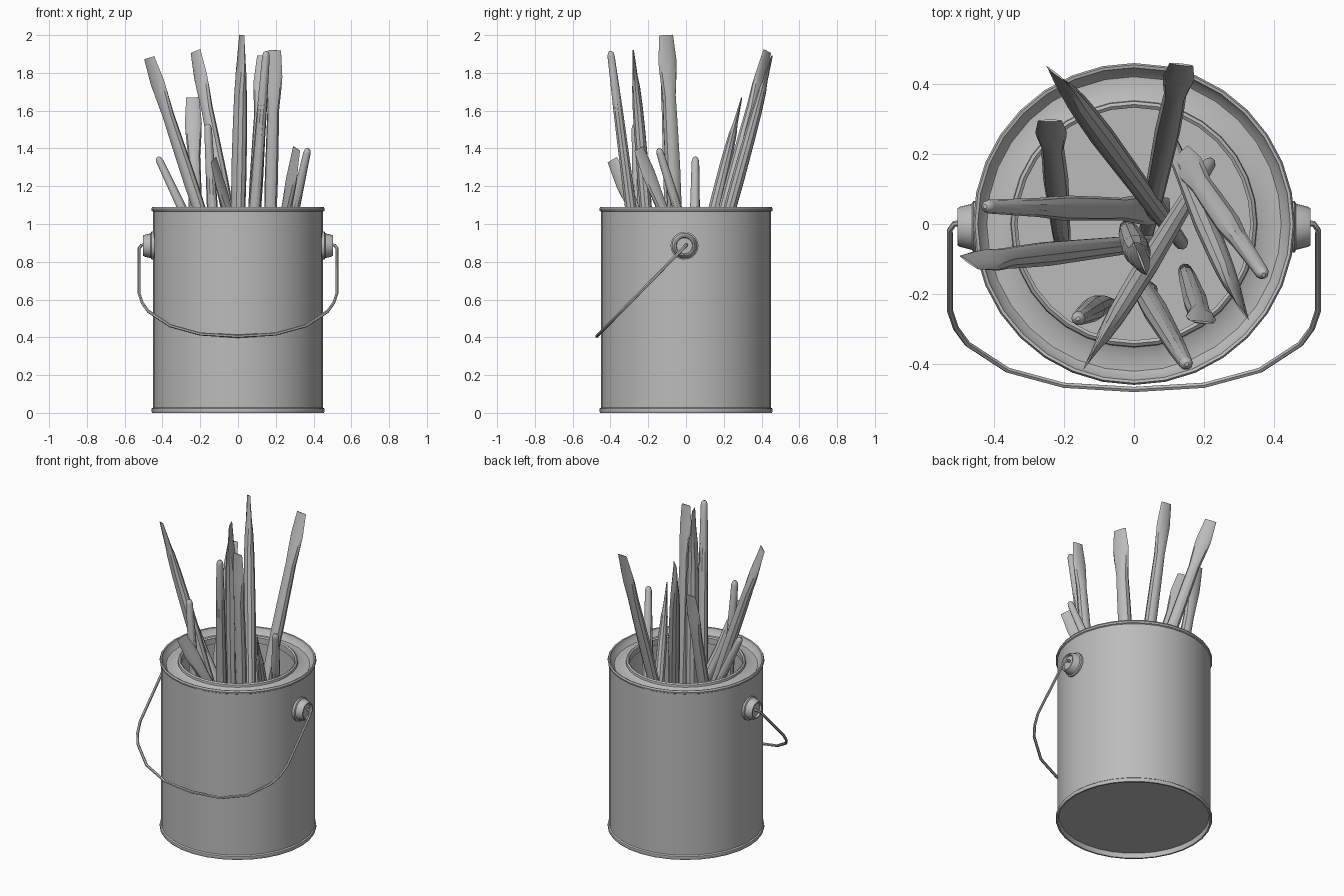
import bpy, bmesh, math
from mathutils import Vector, Matrix

if "Cube" in bpy.data.objects:
    bpy.data.objects.remove(bpy.data.objects["Cube"], do_unlink=True)

grey = bpy.data.materials.new("plain grey")
grey.use_nodes = True
COLOUR = (0.5, 0.5, 0.5, 1)
grey.diffuse_color = COLOUR
grey.node_tree.nodes["Principled BSDF"].inputs["Base Color"].default_value = COLOUR


def smooth(ob, angle):
    bpy.ops.object.select_all(action='DESELECT')
    ob.select_set(True)
    bpy.context.view_layer.objects.active = ob
    bpy.ops.object.shade_smooth_by_angle(angle=math.radians(angle))


def loft(name, rings, sides, matrix=Matrix(), angle=35):
    """Skin elliptical rings (height, x radius, y radius) along local z."""
    bm = bmesh.new()
    loops = []
    for h, rx, ry in rings:
        turn = [math.tau * i / sides for i in range(sides)]
        loops.append([bm.verts.new((rx * math.cos(a), ry * math.sin(a), h)) for a in turn])
    for low, high in zip(loops, loops[1:]):
        for i in range(sides):
            j = (i + 1) % sides
            bm.faces.new((low[i], low[j], high[j], high[i]))
    bm.faces.new(loops[0][::-1])
    bm.faces.new(loops[-1])
    bmesh.ops.recalc_face_normals(bm, faces=bm.faces)
    bm.transform(matrix)
    mesh = bpy.data.meshes.new(name)
    bm.to_mesh(mesh)
    bm.free()
    mesh.materials.append(grey)
    ob = bpy.data.objects.new(name, mesh)
    bpy.context.collection.objects.link(ob)
    smooth(ob, angle)
    return ob


# Can: recessed base, wall, rolled rim, lid groove, inner lip, inside wall, floor
can = [(.44, .03), (.445, 0), (.455, 0), (.459, .01), (.457, .022), (.45, .028),
       (.45, 1.066), (.457, 1.07), (.459, 1.08), (.454, 1.09), (.446, 1.088),
       (.44, 1.07), (.42, 1.05), (.385, 1.05), (.352, 1.065), (.35, 1.078),
       (.341, 1.085), (.332, 1.078), (.332, 1.04), (.44, 1.03), (.44, .045)]
loft("can", [(z, r, r) for r, z in can], 32)

# Ears that hold the bail, one on each side
ear = [(.44, .074), (.458, .074), (.462, .066), (.497, .057), (.503, .053),
       (.503, .046), (.49, .042)]
for side, name in ((1, "left_ear"), (-1, "right_ear")):
    place = Matrix.Translation((0, -.008, .885)) @ Matrix.Rotation(side * math.pi / 2, 4, 'Y')
    loft(name, [(x, r, r) for x, r in ear], 20, place)

# Wire bail, swung forward and down
half = [(.485, 0), (.512, .002), (.525, .02), (.525, .25), (.508, .3), (.475, .345),
        (.36, .42), (.2, .463)]
path = [(-x, d) for x, d in half] + [(0, .475)] + [(x, d) for x, d in reversed(half)]
curve = bpy.data.curves.new("bail_wire", 'CURVE')
curve.dimensions = '3D'
curve.bevel_depth = .0085
curve.bevel_resolution = 1
spline = curve.splines.new('POLY')
spline.points.add(len(path) - 1)
for point, (x, d) in zip(spline.points, path):
    point.co = (x, .003 - d, .89 - 1.02 * d, 1)
curve.materials.append(grey)
bail = bpy.data.objects.new("bail_wire", curve)
bpy.context.collection.objects.link(bail)
bpy.ops.object.select_all(action='DESELECT')
bail.select_set(True)
bpy.context.view_layer.objects.active = bail
bpy.ops.object.convert(target='MESH')
smooth(bpy.context.object, 50)


# Brush: flat bristles, pinched ferrule, round tapering handle
def brush(name, tip, butt, across, size=1):
    tip, butt = Vector(tip), Vector(butt)
    down = (butt - tip).normalized()
    wide = Vector(across)
    wide = (wide - down * wide.dot(down)).normalized()
    thin = down.cross(wide)
    length = (butt - tip).length
    head = [(0, .034, .003), (.14, .045, .013), (.2, .042, .022), (.32, .032, .029),
            (.45, .034, .032), (.7, .036, .035)]
    tail = [(.35, .027, .027), (.025, .02, .02), (.008, .015, .015), (0, .006, .006)]
    rings = [(h, a * size, b * size) for h, a, b in head]
    rings += [(length - h, a * size, b * size) for h, a, b in tail]
    place = Matrix((wide, thin, down)).transposed().to_4x4()
    loft(name, rings, 10, Matrix.Translation(tip) @ place)


# Bristles up: name, tip, buried end, direction across the bristles, size
for spec in (
        ("brush_left_lean", (-.47, -.11, 1.88), (.07, -.05, .25), (.7, -.5, .2), 1),
        ("brush_back_left", (-.225, .43, 1.915), (.14, -.06, .1), (.06, -.05, 0), 1),
        ("brush_back", (.135, .455, 1.89), (.03, -.05, .06), (1, -.1, 0), 1),
        ("brush_tall", (.02, -.105, 2), (-.02, -.01, .06), (.35, -.9, 0), 1.15),
        ("brush_front_right", (.195, -.28, 1.92), (.145, -.13, .06), (1, -.1, 0), .97),
        ("brush_short_back", (-.24, .295, 1.67), (-.2, -.1, .06), (1, 0, 0), 1),
        ("brush_front_lean", (-.13, -.39, 1.34), (.22, .18, .06), (-.5, -.85, 0), .95),
        ("brush_right_lean", (.31, -.25, 1.4), (.09, .27, .06), (.5, -.7, 0), .95)):
    brush(*spec)

# Handles up: name, buried bristle end, top of the handle, direction across, size
for spec in (
        ("handle_front", (.01, -.16, .06), (.15, -.4, 1.915), (1, 0, 0), 1),
        ("handle_front_left", (-.08, -.22, .06), (-.16, -.27, 1.53), (1, 0, 0), 1),
        ("handle_left", (.1, .04, .25), (-.425, .05, 1.355), (0, 1, 0), 1),
        ("handle_right", (.13, .2, .3), (.37, -.145, 1.4), (1, 1, 0), 1)):
    brush(*spec)
